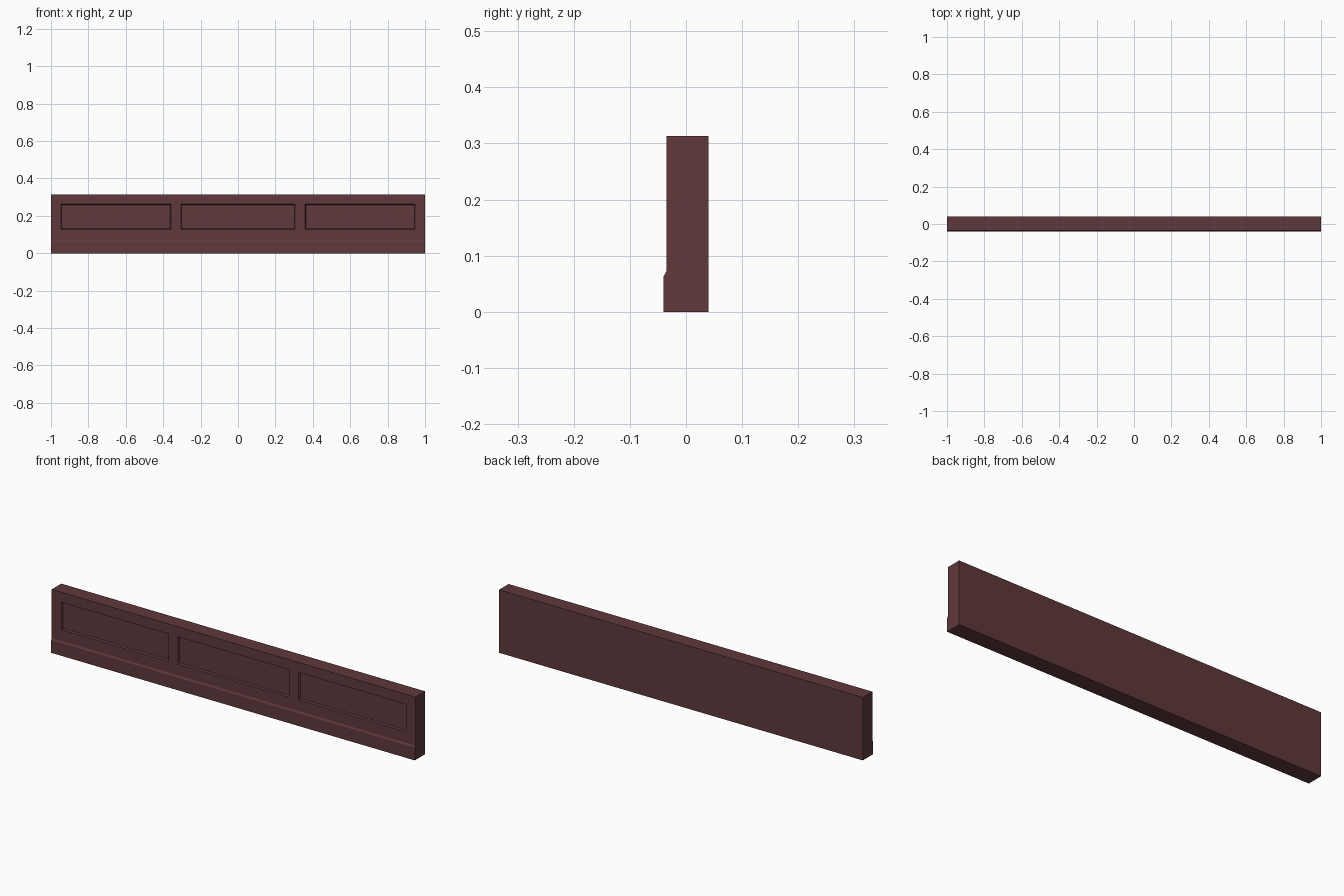
import bpy, bmesh
from mathutils import Vector

if "Cube" in bpy.data.objects:
    bpy.data.objects.remove(bpy.data.objects["Cube"])

FRONT = -0.035
# side profile (y, z): flat back, thicker skirting with a chamfered top
PROFILE = [(0.04, 0), (0.04, 0.313), (FRONT, 0.313), (FRONT, 0.072), (-0.04, 0.063), (-0.04, 0)]
# recessed panels: x ranges and shared z range
PANELS = [(-0.947, -0.358), (-0.306, 0.306), (0.358, 0.947)]
Z0, Z1 = 0.127, 0.263

bm = bmesh.new()

# wall body: profile extruded along x
face = bm.faces.new([bm.verts.new((-1, y, z)) for y, z in PROFILE])
ext = bmesh.ops.extrude_face_region(bm, geom=[face])["geom"]
bmesh.ops.translate(bm, vec=(2, 0, 0), verts=[v for v in ext if isinstance(v, bmesh.types.BMVert)])
bmesh.ops.recalc_face_normals(bm, faces=bm.faces)


def front_faces():
    return [f for f in bm.faces if f.normal.y < -0.99 and abs(f.calc_center_median().y - FRONT) < 1e-4]


def cut(point, normal):
    fs = front_faces()
    es = {e for f in fs for e in f.edges}
    vs = {v for f in fs for v in f.verts}
    bmesh.ops.bisect_plane(bm, geom=fs + list(es) + list(vs), plane_co=Vector(point), plane_no=Vector(normal))
    bm.normal_update()


# divide the front into rails, stiles and panels
for z in (Z0, Z1):
    cut((0, 0, z), (0, 0, 1))
for pair in PANELS:
    for x in pair:
        cut((x, 0, 0), (1, 0, 0))

# sink each panel with a sloped border
panels = []
for f in front_faces():
    c = f.calc_center_median()
    if Z0 < c.z < Z1 and any(a < c.x < b for a, b in PANELS):
        panels.append(f)
bmesh.ops.inset_individual(bm, faces=panels, thickness=0.006, depth=-0.008)

mesh = bpy.data.meshes.new("panelled_wall")
bm.to_mesh(mesh)
bm.free()
wall = bpy.data.objects.new("panelled_wall", mesh)
bpy.context.collection.objects.link(wall)

# dark red-brown wood
wood = bpy.data.materials.new("dark_wood")
wood.diffuse_color = (0.115, 0.04, 0.044, 1)
wood.use_nodes = True
wood.node_tree.nodes["Principled BSDF"].inputs["Base Color"].default_value = wood.diffuse_color
mesh.materials.append(wood)
